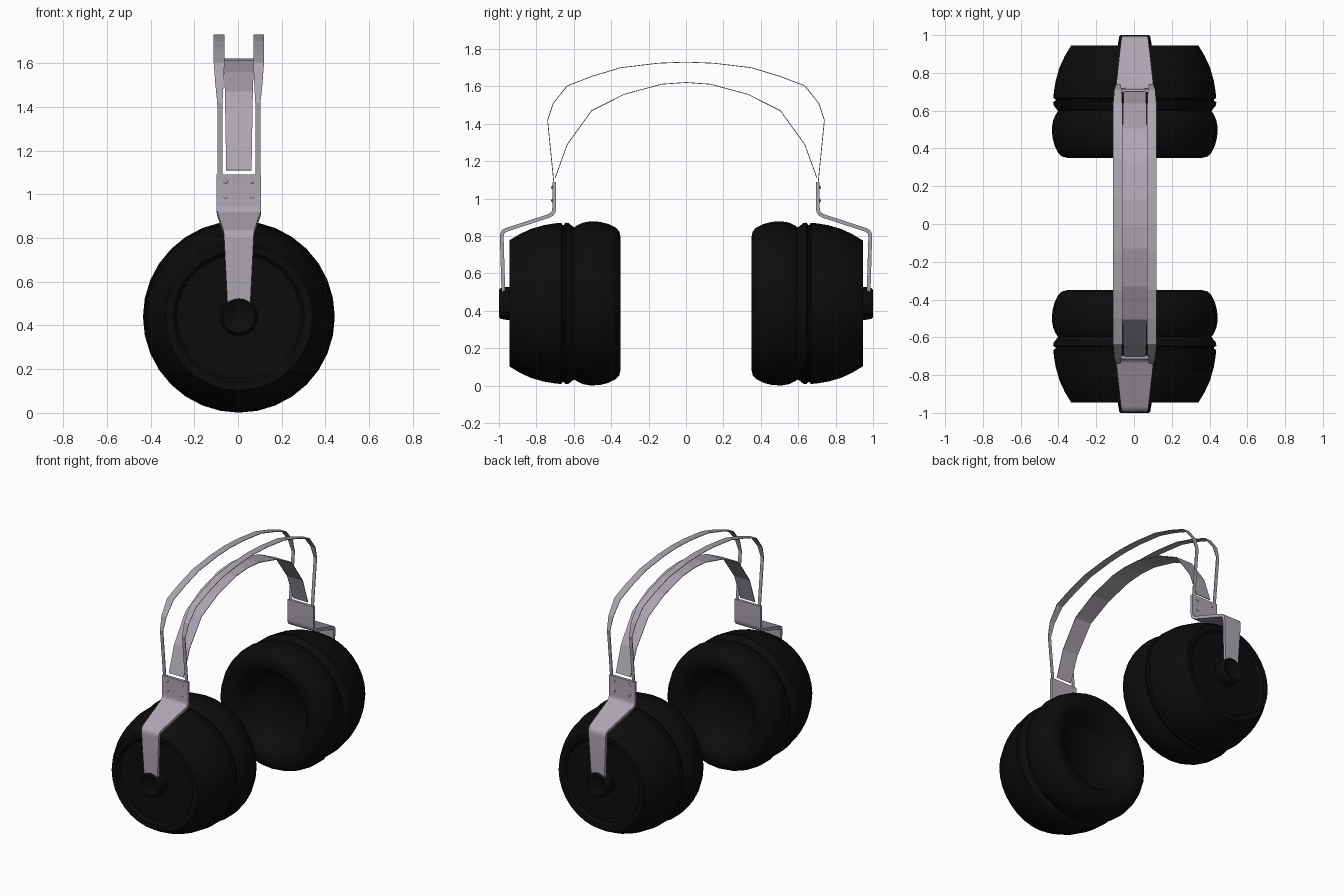
import bpy, bmesh, math
from mathutils import Vector

if "Cube" in bpy.data.objects:
    bpy.data.objects.remove(bpy.data.objects["Cube"])

CX, CZ = 0.004, 0.44      # cup axis position


def material(name, col):
    m = bpy.data.materials.new(name)
    m.diffuse_color = (*col, 1)
    m.use_nodes = True
    m.node_tree.nodes["Principled BSDF"].inputs["Base Color"].default_value = m.diffuse_color
    return m


black = material("matte black", (0.0035, 0.0035, 0.0035))
metal = material("brushed metal", (0.42, 0.38, 0.44))


def finish(bm, name, mat, smooth):
    bmesh.ops.recalc_face_normals(bm, faces=bm.faces)
    me = bpy.data.meshes.new(name)
    bm.to_mesh(me)
    bm.free()
    me.materials.append(mat)
    ob = bpy.data.objects.new(name, me)
    bpy.context.collection.objects.link(ob)
    if smooth:
        bpy.ops.object.select_all(action='DESELECT')
        ob.select_set(True)
        bpy.context.view_layer.objects.active = ob
        bpy.ops.object.shade_smooth_by_angle(angle=math.radians(smooth))
    return ob


def lathe(name, profile, side, mat, x=CX, z=CZ, n=32, smooth=35):
    """Spin (radius, y) points about a line parallel to y."""
    bm = bmesh.new()
    rings = []
    for r, y in profile:
        if r == 0:
            rings.append([bm.verts.new((x, side * y, z))])
        else:
            rings.append([bm.verts.new((x + r * math.cos(2 * math.pi * i / n), side * y,
                                        z + r * math.sin(2 * math.pi * i / n))) for i in range(n)])
    for a, b in zip(rings, rings[1:]):
        for i in range(n):
            j = (i + 1) % n
            if len(a) == 1:
                bm.faces.new((a[0], b[i], b[j]))
            elif len(b) == 1:
                bm.faces.new((a[i], a[j], b[0]))
            else:
                bm.faces.new((a[i], a[j], b[j], b[i]))
    return finish(bm, name, mat, smooth)


def ribbon(name, path, thick, mat, smooth=0):
    """Flat strip along (y, z, x_low, x_high) points."""
    bm = bmesh.new()
    p = [Vector((0, q[0], q[1])) for q in path]
    rings = []
    for i, (y, z, x0, x1) in enumerate(path):
        dirs = [(p[k + 1] - p[k]).normalized() for k in (i - 1, i) if 0 <= k < len(p) - 1]
        t = sum(dirs, Vector()).normalized()
        h = thick / 2 / max(0.5, t.dot(dirs[0]))
        oy, oz = -t.z * h, t.y * h
        rings.append([bm.verts.new(c) for c in (
            (CX + x0, y + oy, z + oz), (CX + x1, y + oy, z + oz),
            (CX + x1, y - oy, z - oz), (CX + x0, y - oy, z - oz))])
    for a, b in zip(rings, rings[1:]):
        for i in range(4):
            j = (i + 1) % 4
            bm.faces.new((a[i], a[j], b[j], b[i]))
    bm.faces.new(rings[0])
    bm.faces.new(rings[-1])
    return finish(bm, name, mat, smooth)


def both_ways(half):
    """Mirror a half arch that ends on y = 0."""
    return half + [(-q[0], *q[1:]) for q in reversed(half[:-1])]


shell = [(0, 0.925), (0.285, 0.925), (0.30, 0.943), (0.337, 0.945), (0.37, 0.89), (0.398, 0.83),
         (0.418, 0.76), (0.428, 0.70), (0.431, 0.667), (0.42, 0.66), (0.42, 0.652), (0.432, 0.645),
         (0.430, 0.628), (0.415, 0.61), (0.405, 0.595), (0.30, 0.595)]
cushion = [(0.30, 0.60), (0.405, 0.60), (0.418, 0.58), (0.432, 0.55), (0.439, 0.51), (0.436, 0.46),
           (0.425, 0.415), (0.405, 0.375), (0.385, 0.357), (0.355, 0.35), (0.32, 0.352),
           (0.285, 0.37), (0.25, 0.41), (0.228, 0.46), (0.20, 0.49), (0, 0.50)]
knob = [(0.088, 0.92), (0.088, 0.96), (0.082, 0.992), (0.074, 1.0), (0.064, 0.998), (0.05, 0.988), (0, 0.984)]
# bracket side profile with half widths
arm = [(0.976, 0.49, 0.052), (0.985, 0.79, 0.067), (0.984, 0.81, 0.068), (0.977, 0.824, 0.07),
       (0.962, 0.833, 0.073), (0.735, 0.907, 0.098), (0.717, 0.917, 0.101), (0.707, 0.932, 0.102),
       (0.705, 0.95, 0.102), (0.705, 1.09, 0.102)]

# cups, cushions, pivots and brackets on each side
for side, tag in ((-1, "front"), (1, "back")):
    lathe(tag + "_cup_shell", shell, side, black)
    lathe(tag + "_ear_cushion", cushion, side, black, smooth=50)
    lathe(tag + "_pivot_knob", knob, side, black, n=24)
    ribbon(tag + "_bracket", [(side * y, z, -w, w) for y, z, w in arm], 0.02, metal, 35)
    for i, (dx, z) in enumerate([(a, b) for a in (-0.06, 0.06) for b in (0.99, 1.06)]):
        lathe(f"{tag}_rivet_{i}", [(0.01, 0.712), (0.01, 0.717), (0.006, 0.72), (0, 0.721)],
              side, metal, x=CX + dx, z=z, n=10)

# inner head strap
strap = [(0.70, 1.11, 0.058), (0.635, 1.29, 0.061), (0.505, 1.47, 0.064),
         (0.33, 1.558, 0.067), (0.13, 1.612, 0.069), (0, 1.621, 0.069)]
ribbon("head_strap", both_ways([(y, z, -w, w) for y, z, w in strap]), 0.004, metal)

# twin outer bands
band = [(0.705, 1.07, 0.075, 0.098), (0.74, 1.42, 0.075, 0.099), (0.71, 1.51, 0.07, 0.108),
        (0.635, 1.603, 0.066, 0.115), (0.50, 1.655, 0.066, 0.115), (0.35, 1.70, 0.066, 0.115),
        (0.15, 1.724, 0.066, 0.115), (0, 1.73, 0.066, 0.115)]
ribbon("right_outer_band", both_ways(band), 0.004, metal)
ribbon("left_outer_band", both_ways([(y, z, -b, -a) for y, z, a, b in band]), 0.004, metal)
